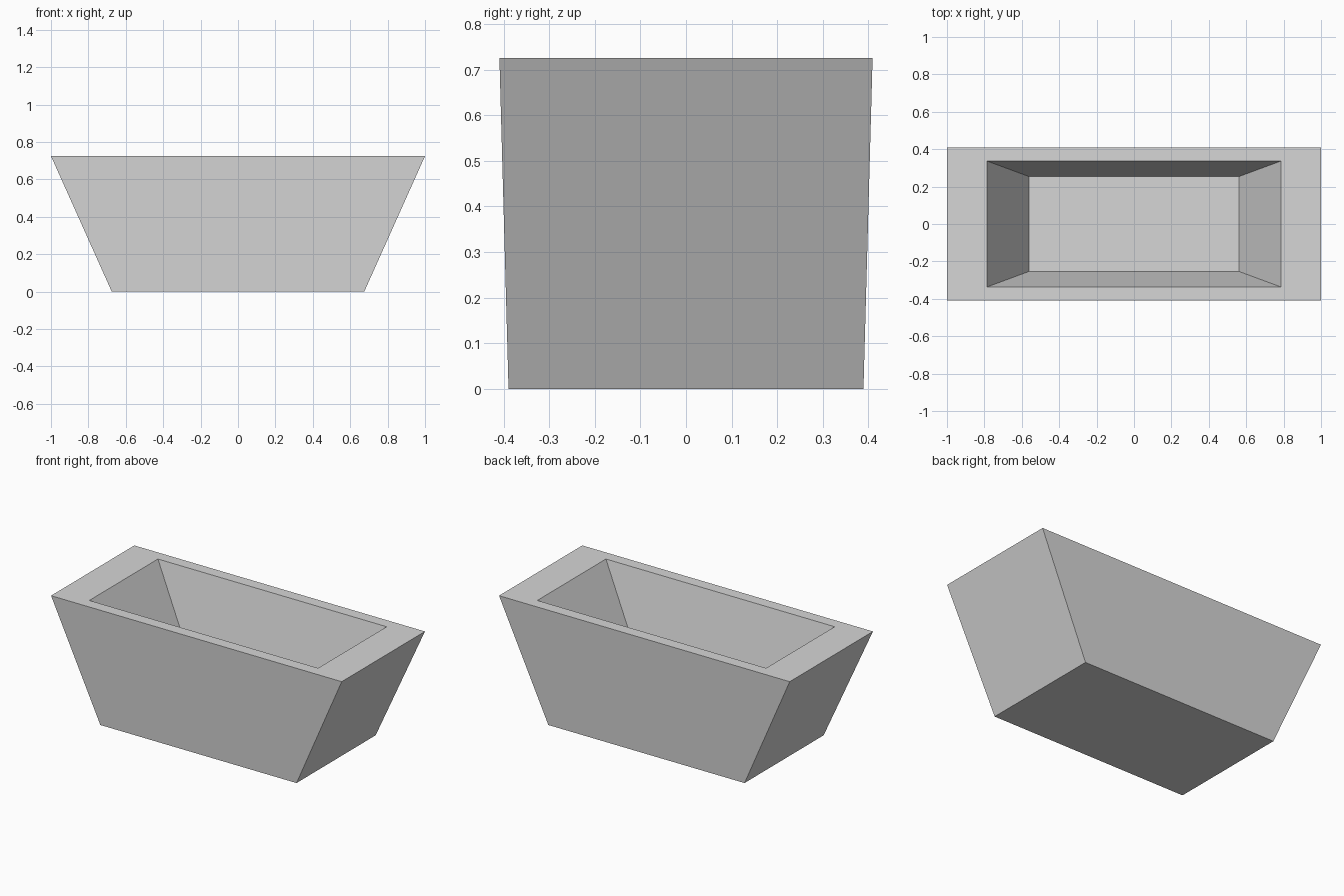
import bpy
import bmesh

cube = bpy.data.objects.get("Cube")
if cube:
    bpy.data.objects.remove(cube, do_unlink=True)

# Plain grey finish
grey = bpy.data.materials.new("light grey")
grey.use_nodes = True
colour = (0.67, 0.67, 0.67, 1)
grey.diffuse_color = colour
grey.node_tree.nodes["Principled BSDF"].inputs["Base Color"].default_value = colour


def ring(bm, half_x, half_y, z):
    """Rectangular loop of four vertices."""
    corners = ((-1, -1), (1, -1), (1, 1), (-1, 1))
    return [bm.verts.new((sx * half_x, sy * half_y, z)) for sx, sy in corners]


def bridge(bm, lower, upper):
    """Wall faces between two loops."""
    for i in range(4):
        j = (i + 1) % 4
        bm.faces.new((lower[i], lower[j], upper[j], upper[i]))


# Tub: base, flared outer walls, flat rim, tapered basin
bm = bmesh.new()
base = ring(bm, 0.675, 0.389, 0)
outer_rim = ring(bm, 1.0, 0.409, 0.725)
inner_rim = ring(bm, 0.787, 0.337, 0.725)
floor = ring(bm, 0.562, 0.254, 0.345)
loops = (base, outer_rim, inner_rim, floor)
for lower, upper in zip(loops, loops[1:]):
    bridge(bm, lower, upper)
bm.faces.new(base[::-1])
bm.faces.new(floor)
bmesh.ops.recalc_face_normals(bm, faces=bm.faces)

mesh = bpy.data.meshes.new("tub")
bm.to_mesh(mesh)
bm.free()
mesh.materials.append(grey)
tub = bpy.data.objects.new("tub", mesh)
bpy.context.collection.objects.link(tub)
